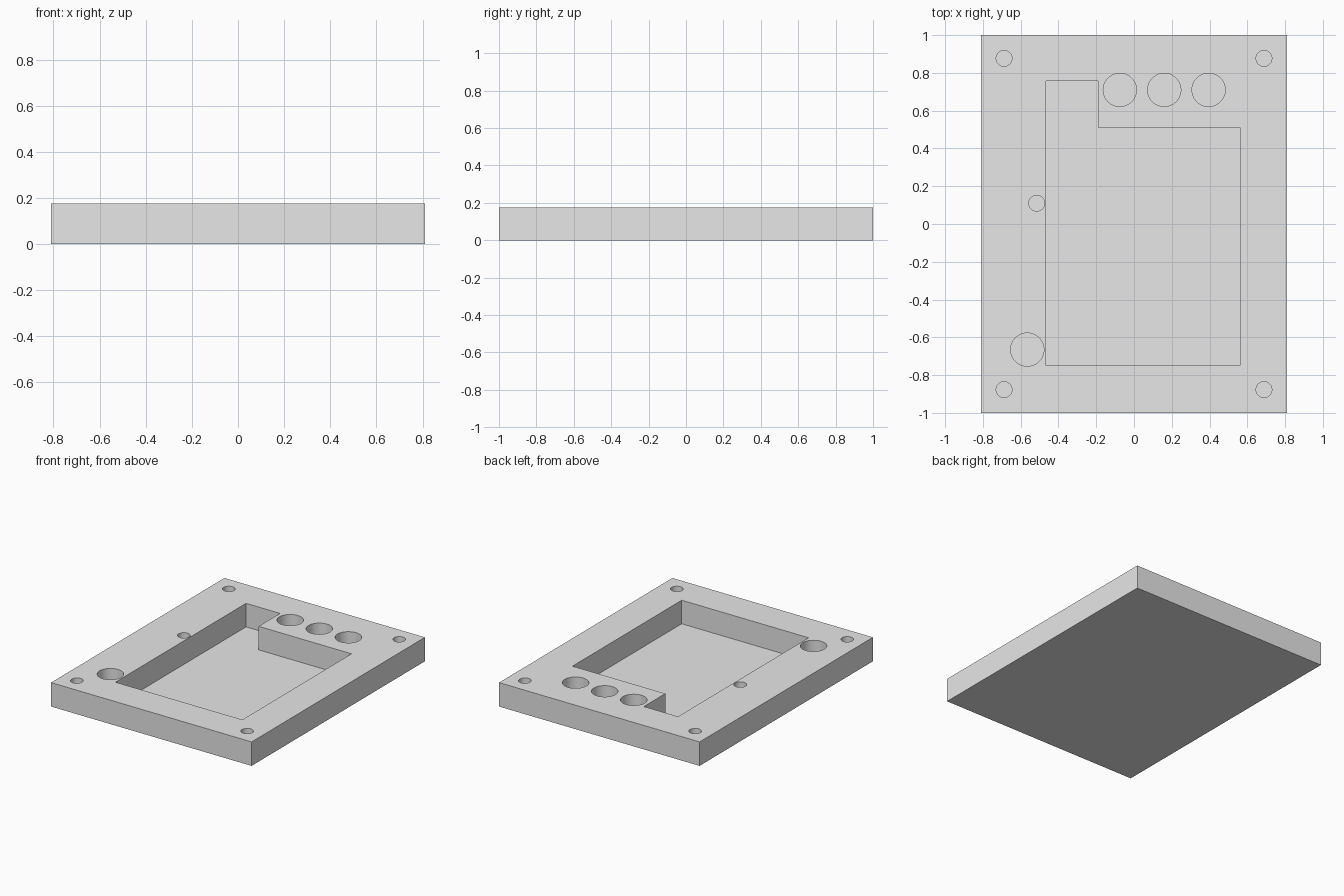
import bpy
import bmesh
from math import cos, sin, tau

HALF_X, HALF_Y, HEIGHT, FLOOR = 0.81, 1.0, 0.175, 0.003

default = bpy.data.objects.get("Cube")
if default:
    bpy.data.objects.remove(default, do_unlink=True)

grey = bpy.data.materials.new("plain grey")
grey.use_nodes = True
grey.diffuse_color = (0.8, 0.8, 0.8, 1)
grey.node_tree.nodes["Principled BSDF"].inputs["Base Color"].default_value = (0.8, 0.8, 0.8, 1)


def circle(x, y, radius, sides=48):
    return [(x + radius * cos(tau * i / sides), y + radius * sin(tau * i / sides))
            for i in range(sides)]


def prism(name, outlines, bottom, top):
    """Extrude closed outlines into one mesh object."""
    bm = bmesh.new()
    for outline in outlines:
        face = bm.faces.new([bm.verts.new((x, y, bottom)) for x, y in outline])
        grown = bmesh.ops.extrude_face_region(bm, geom=[face])["geom"]
        moved = [v for v in grown if isinstance(v, bmesh.types.BMVert)]
        bmesh.ops.translate(bm, vec=(0, 0, top - bottom), verts=moved)
    bmesh.ops.recalc_face_normals(bm, faces=bm.faces)
    mesh = bpy.data.meshes.new(name)
    bm.to_mesh(mesh)
    bm.free()
    mesh.materials.append(grey)
    obj = bpy.data.objects.new(name, mesh)
    bpy.context.collection.objects.link(obj)
    return obj


# Plate with a thin closed floor
block = [(-HALF_X, -HALF_Y), (HALF_X, -HALF_Y), (HALF_X, HALF_Y), (-HALF_X, HALF_Y)]
plate = prism("plate", [block], 0, HEIGHT)

# L-shaped pocket, corner screw holes, side pin hole and large round holes
pocket = [(-0.465, -0.75), (0.56, -0.75), (0.56, 0.51),
          (-0.19, 0.51), (-0.19, 0.757), (-0.465, 0.757)]
holes = [circle(sx * 0.688, sy * 0.877, 0.042) for sx in (-1, 1) for sy in (-1, 1)]
holes.append(circle(-0.515, 0.11, 0.042))
holes += [circle(x, 0.71, 0.088) for x in (-0.075, 0.16, 0.395)]
holes.append(circle(-0.565, -0.665, 0.088))
cutter = prism("recess_cutter", [pocket] + holes, FLOOR, HEIGHT + 0.1)

# Cut the recesses
cut = plate.modifiers.new("recesses", "BOOLEAN")
cut.operation = "DIFFERENCE"
cut.solver = "EXACT"
cut.object = cutter
bpy.ops.object.select_all(action="DESELECT")
plate.select_set(True)
bpy.context.view_layer.objects.active = plate
bpy.ops.object.modifier_apply(modifier=cut.name)
bpy.data.objects.remove(cutter, do_unlink=True)

# Smooth hole walls, crisp edges
bpy.ops.object.shade_smooth_by_angle()
